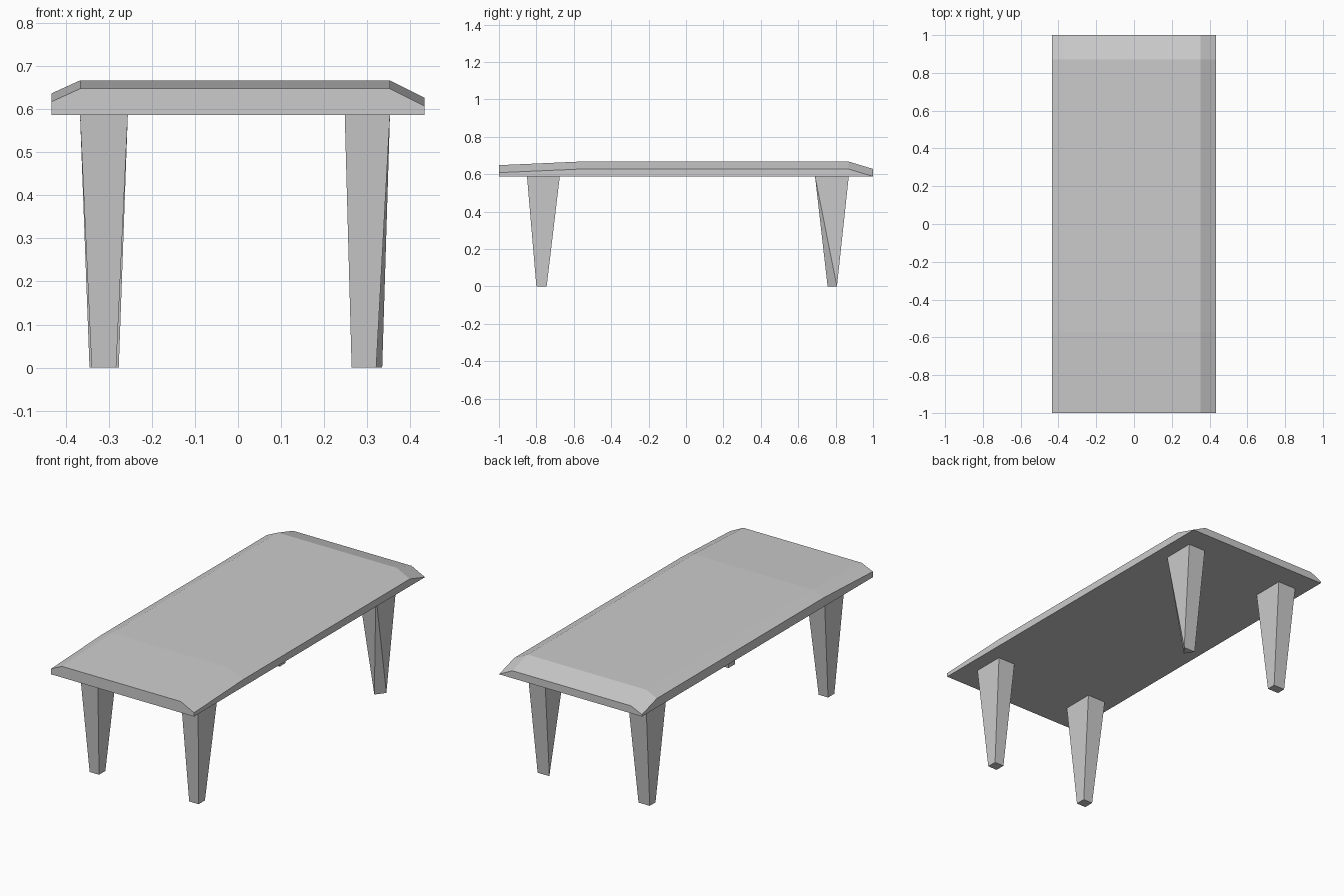
import bpy

if "Cube" in bpy.data.objects:
    bpy.data.objects.remove(bpy.data.objects["Cube"])


def make_object(name, verts, faces):
    mesh = bpy.data.meshes.new(name)
    mesh.from_pydata(verts, [], faces)
    mesh.validate()
    obj = bpy.data.objects.new(name, mesh)
    bpy.context.collection.objects.link(obj)
    return obj


Z_UNDER = 0.587

# Table top: a bevelled cross-section carried along y, dropping at both ends
profile = [(-0.433, 0.637), (-0.367, 0.667), (0.353, 0.667), (0.433, 0.627)]
stations = [(-1.0, -0.019), (-0.57, 0.0), (0.87, 0.0), (1.0, -0.039)]

verts = []
for y, drop in stations:
    verts += [(x, y, z + drop) for x, z in profile]
    verts += [(0.433, y, Z_UNDER), (-0.433, y, Z_UNDER)]
n = len(profile) + 2
faces = [tuple(range(n)), tuple(range(len(verts) - 1, len(verts) - n - 1, -1))]
faces[0], faces[1] = faces[0][::-1], faces[1][::-1]
for s in range(len(stations) - 1):
    for i in range(n):
        j = (i + 1) % n
        a, b = s * n, (s + 1) * n
        faces.append((a + i, b + i, b + j, a + j))
top = make_object("table_top", verts, faces)


def rectangle(x0, x1, y0, y1, z):
    return [(x0, y0, z), (x1, y0, z), (x1, y1, z), (x0, y1, z)]


# Tapered legs: (top x range, top y range, foot x range, foot y range)
legs = {
    "front_left_leg": (-0.367, -0.256, -0.85, -0.675, -0.340, -0.283, -0.80, -0.745),
    "front_right_leg": (0.248, 0.353, -0.85, -0.675, 0.264, 0.321, -0.80, -0.745),
    "back_left_leg": (-0.367, -0.256, 0.69, 0.87, -0.345, -0.277, 0.757, 0.807),
}
box_faces = [(3, 2, 1, 0), (4, 5, 6, 7), (0, 1, 5, 4),
             (1, 2, 6, 5), (2, 3, 7, 6), (3, 0, 4, 7)]
for name, r in legs.items():
    make_object(name, rectangle(*r[4:], 0) + rectangle(*r[:4], Z_UNDER), box_faces)

# Back right leg: narrows to a three-sided foot
foot = [(0.297, 0.757, 0), (0.335, 0.807, 0), (0.264, 0.807, 0)]
make_object("back_right_leg",
            foot + rectangle(0.248, 0.353, 0.69, 0.87, Z_UNDER),
            [(2, 1, 0), (3, 4, 5, 6), (0, 4, 3), (0, 1, 4),
             (1, 5, 4), (1, 2, 6, 5), (2, 3, 6), (2, 0, 3)])

# Consistent outward normals
import bmesh
for obj in bpy.context.collection.objects:
    bm = bmesh.new()
    bm.from_mesh(obj.data)
    bmesh.ops.recalc_face_normals(bm, faces=bm.faces)
    bm.to_mesh(obj.data)
    bm.free()
